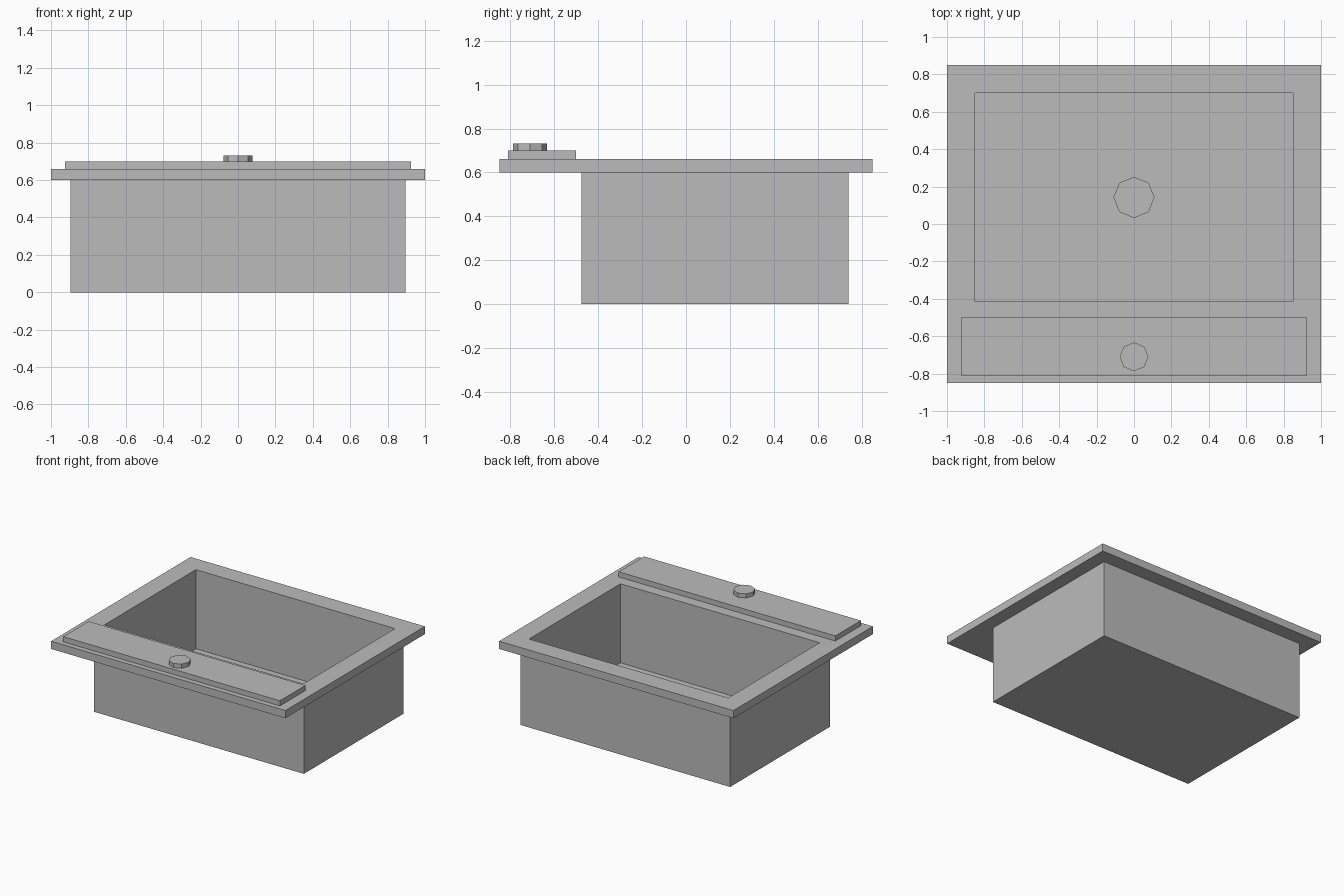
import bpy
import bmesh
import math

if "Cube" in bpy.data.objects:
    bpy.data.objects.remove(bpy.data.objects["Cube"], do_unlink=True)

# Single grey finish
grey = bpy.data.materials.new("satin_grey")
grey.use_nodes = True
colour = (0.5, 0.5, 0.5, 1)
grey.diffuse_color = colour
grey.node_tree.nodes["Principled BSDF"].inputs["Base Color"].default_value = colour


def loft(name, sections):
    """Join horizontal outlines (lists of points) into one capped solid."""
    bm = bmesh.new()
    rings = [[bm.verts.new(p) for p in section] for section in sections]
    for lower, upper in zip(rings, rings[1:]):
        for i in range(len(lower)):
            j = (i + 1) % len(lower)
            bm.faces.new((lower[i], lower[j], upper[j], upper[i]))
    bm.faces.new(rings[0][::-1])
    bm.faces.new(rings[-1])
    bmesh.ops.recalc_face_normals(bm, faces=bm.faces)
    mesh = bpy.data.meshes.new(name)
    bm.to_mesh(mesh)
    bm.free()
    mesh.materials.append(grey)
    obj = bpy.data.objects.new(name, mesh)
    bpy.context.collection.objects.link(obj)
    return obj


def rect(half_x, front, back, z):
    return [(-half_x, front, z), (half_x, front, z),
            (half_x, back, z), (-half_x, back, z)]


def octagon(radius, y, z):
    angles = [i * math.pi / 4 for i in range(8)]
    return [(radius * math.cos(a), y + radius * math.sin(a), z) for a in angles]


RIM_BOTTOM, RIM_TOP, LEDGE_TOP, FLOOR = 0.6, 0.66, 0.7, 0.05

# Basin and rim: up the outside, over the rim, down to the inner floor
bowl = (0.895, -0.475, 0.74)
rim = (1, -0.85, 0.85)
opening = (0.85, -0.415, 0.7)
loft("sink_basin", [
    rect(*bowl, 0), rect(*bowl, RIM_BOTTOM),
    rect(*rim, RIM_BOTTOM), rect(*rim, RIM_TOP),
    rect(*opening, RIM_TOP), rect(*opening, FLOOR),
])

# Raised front ledge
ledge = (0.925, -0.81, -0.5)
loft("front_ledge", [rect(*ledge, RIM_TOP), rect(*ledge, LEDGE_TOP)])

# Knob on the ledge and drain on the basin floor
loft("knob", [octagon(0.077, -0.71, z) for z in (LEDGE_TOP, 0.732)])
loft("drain", [octagon(0.11, 0.142, z) for z in (FLOOR, FLOOR + 0.01)])
